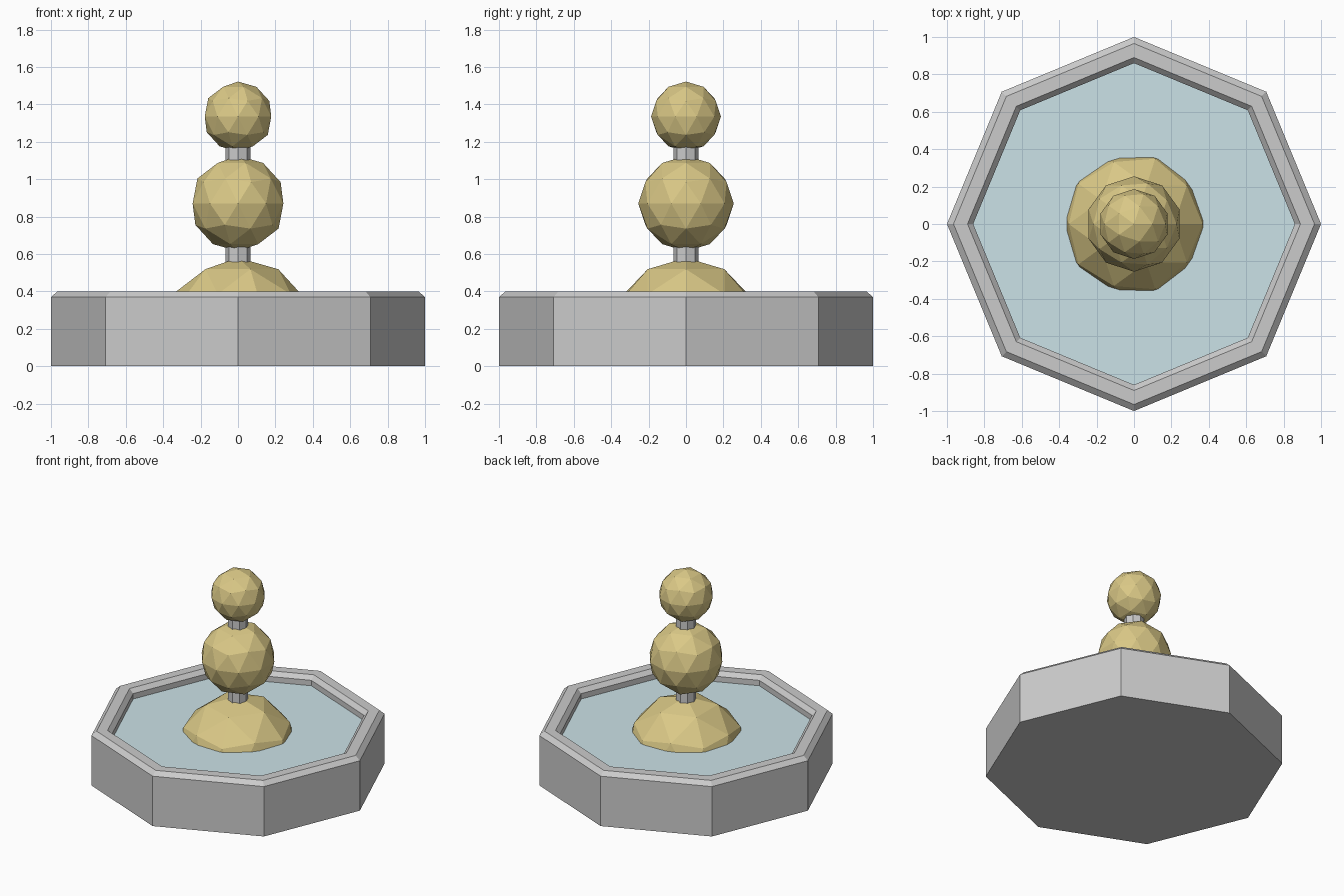
import bpy, bmesh
from math import cos, sin, tau

if "Cube" in bpy.data.objects:
    bpy.data.objects.remove(bpy.data.objects["Cube"])


def material(name, color):
    m = bpy.data.materials.new(name)
    m.diffuse_color = (*color, 1)
    m.use_nodes = True
    m.node_tree.nodes["Principled BSDF"].inputs["Base Color"].default_value = m.diffuse_color
    return m


gold = material("gold", (0.70, 0.58, 0.24))
blue = material("water_blue", (0.60, 0.76, 0.80))


def finish(bm, name, mat=None):
    bmesh.ops.recalc_face_normals(bm, faces=bm.faces)
    me = bpy.data.meshes.new(name)
    bm.to_mesh(me)
    bm.free()
    if mat:
        me.materials.append(mat)
    ob = bpy.data.objects.new(name, me)
    bpy.context.collection.objects.link(ob)


def lathe(name, profile, sides=8, mat=None):
    """Rings of (radius, z) joined into a capped, flat-faced solid."""
    bm = bmesh.new()
    rings = [[bm.verts.new((r * cos(tau * i / sides), r * sin(tau * i / sides), z))
              for i in range(sides)] for r, z in profile]
    for a, b in zip(rings, rings[1:]):
        for i in range(sides):
            j = (i + 1) % sides
            bm.faces.new((a[i], a[j], b[j], b[i]))
    bm.faces.new(rings[0])
    bm.faces.new(rings[-1])
    finish(bm, name, mat)


def ball(name, radius, z, cut=None):
    """Faceted ball, optionally cut flat at a height."""
    bm = bmesh.new()
    bmesh.ops.create_icosphere(bm, subdivisions=2, radius=radius)
    bmesh.ops.translate(bm, verts=bm.verts, vec=(0, 0, z))
    if cut is not None:
        bmesh.ops.bisect_plane(bm, geom=bm.verts[:] + bm.edges[:] + bm.faces[:],
                               plane_co=(0, 0, cut), plane_no=(0, 0, 1), clear_inner=True)
        bmesh.ops.holes_fill(bm, edges=[e for e in bm.edges if e.is_boundary])
    finish(bm, name, gold)


# Octagonal basin with chamfered rim, and the water inside it
lathe("basin", [(1, 0), (1, 0.37), (0.965, 0.40), (0.89, 0.40),
                (0.86, 0.37), (0.86, 0.10)])
lathe("water", [(0.86, 0.11), (0.86, 0.33)], mat=blue)

# Central stem carrying the stacked balls
lathe("stem", [(0.067, 0.35), (0.067, 1.25)])
ball("base_dome", 0.41, 0.17, cut=0.25)
ball("middle_ball", 0.255, 0.87)
ball("top_ball", 0.187, 1.335)
